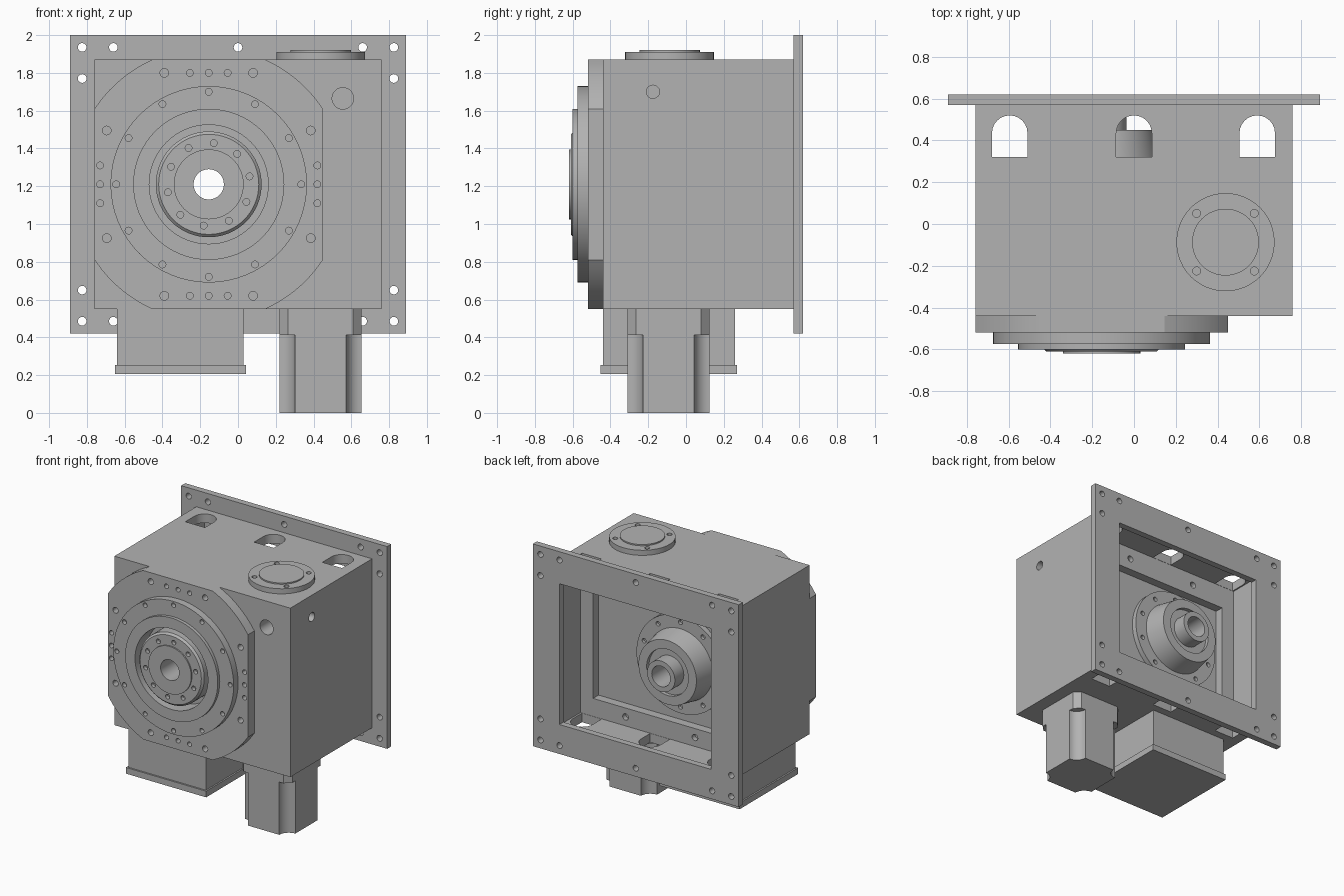
import bpy, bmesh
from math import sin, cos, pi, radians, sqrt
from mathutils import Matrix, Vector

if "Cube" in bpy.data.objects:
    bpy.data.objects.remove(bpy.data.objects["Cube"])

grey = bpy.data.materials.new("machine_grey")
grey.use_nodes = True
COLOUR = (0.45, 0.45, 0.45, 1)
grey.diffuse_color = COLOUR
grey.node_tree.nodes["Principled BSDF"].inputs["Base Color"].default_value = COLOUR


def finish(name, bm):
    bmesh.ops.recalc_face_normals(bm, faces=bm.faces[:])
    mesh = bpy.data.meshes.new(name)
    bm.to_mesh(mesh)
    bm.free()
    mesh.materials.append(grey)
    ob = bpy.data.objects.new(name, mesh)
    bpy.context.collection.objects.link(ob)
    return ob


def box(name, x, y, z):
    return prism(name, [(x[0], y[0]), (x[1], y[0]), (x[1], y[1]), (x[0], y[1])], "z", *z)


def prism(name, outline, axis, a, b):
    """Extrude a closed 2D outline along y (outline in x, z) or z (outline in x, y)."""
    bm = bmesh.new()
    place = (lambda p, t: (p[0], t, p[1])) if axis == "y" else (lambda p, t: (p[0], p[1], t))
    face = bm.faces.new([bm.verts.new(place(p, a)) for p in outline])
    ext = bmesh.ops.extrude_face_region(bm, geom=[face])["geom"]
    shift = Vector(place((0, 0), b - a))
    bmesh.ops.translate(bm, verts=[v for v in ext if isinstance(v, bmesh.types.BMVert)], vec=shift)
    return finish(name, bm)


def rods(name, centres, radius, axis, a, b, segments=16):
    """Parallel cylinders from a to b along an axis, joined in one object."""
    bm = bmesh.new()
    turn = {"z": Matrix(), "y": Matrix.Rotation(pi / 2, 4, "X"),
            "x": Matrix.Rotation(pi / 2, 4, "Y")}[axis]
    mid = (a + b) / 2
    for u, v in centres:
        pos = {"z": (u, v, mid), "y": (u, mid, v), "x": (mid, u, v)}[axis]
        bmesh.ops.create_cone(bm, cap_ends=True, segments=segments, radius1=radius, radius2=radius,
                              depth=b - a, matrix=Matrix.Translation(pos) @ turn)
    return finish(name, bm)


def cut(ob, *cutters):
    for c in cutters:
        m = ob.modifiers.new("cut", "BOOLEAN")
        m.operation, m.solver, m.object = "DIFFERENCE", "EXACT", c
        bpy.context.view_layer.objects.active = ob
        bpy.ops.object.modifier_apply(modifier=m.name)
        bpy.data.objects.remove(c)


def lathe(name, profile, cx, cz, segments=64):
    """Revolve a closed (radius, y) profile about the y direction."""
    bm = bmesh.new()
    rings = []
    for i in range(segments):
        t = 2 * pi * i / segments
        rings.append([bm.verts.new((cx + r * cos(t), y, cz + r * sin(t))) for r, y in profile])
    n = len(profile)
    for i in range(segments):
        p, q = rings[i], rings[(i + 1) % segments]
        for j in range(n):
            k = (j + 1) % n
            bm.faces.new((p[j], p[k], q[k], q[j]))
    return finish(name, bm)


CX, CZ = -0.155, 1.21          # drive axis


def ring(radius, count, start=0):
    return [(CX + radius * cos(radians(start) + 2 * pi * i / count),
             CZ + radius * sin(radians(start) + 2 * pi * i / count)) for i in range(count)]


def mirrored(u, v):
    return [(CX + s * u, CZ + t * v) for s in (-1, 1) for t in (-1, 1)]


# Housing: hollow towards the back, with a stepped recess and a bore
housing = box("housing", (-0.76, 0.76), (-0.44, 0.575), (0.55, 1.87))
cut(housing,
    box("cavity", (-0.69, 0.69), (0.318, 0.7), (0.62, 1.8)),
    box("recess", (-0.58, 0.58), (0.25, 0.4), (0.76, 1.62)),
    rods("bore", [(CX, CZ)], 0.345, "y", -0.6, 0.3, 48),
    rods("front_port", [(0.555, 1.665)], 0.057, "y", -0.5, -0.3, 24),
    rods("side_port", [(-0.175, 1.7)], 0.035, "x", 0.6, 0.8, 24))

# Round-ended slots through the top and bottom walls
for x in (-0.595, 0, 0.59):
    arch = [(x + 0.085 * cos(pi * i / 12), 0.435 + 0.085 * sin(pi * i / 12)) for i in range(13)]
    cut(housing, prism("slot", arch + [(x - 0.085, 0.32), (x + 0.085, 0.32)], "z", 0.5, 1.95))

# Ledge bolt holes
cut(housing, rods("ledge_holes", [(x, z) for x in (-0.3, 0.3) for z in (0.69, 1.71)],
                  0.025, "y", 0.28, 0.34))

# Rear mounting frame
frame = box("rear_frame", (-0.89, 0.89), (0.57, 0.62), (0.42, 2))
bolts = [(s * x, z) for s in (-1, 1) for x, z in
         ((0.825, 1.77), (0.825, 1.935), (0.825, 0.65), (0.825, 0.485), (0.66, 1.935), (0.66, 0.485))]
cut(frame, box("opening", (-0.65, 0.66), (0.5, 0.7), (0.65, 1.75)),
    rods("frame_holes", bolts + [(0, 1.935), (0, 0.485)], 0.023, "y", 0.5, 0.7))

# Front flange: rectangle with corners rounded by a large circle
W, H, R = 0.605, 0.66, 0.725
start, end = math_pair = (sqrt(R * R - H * H), sqrt(R * R - W * W))
corner = []
for i in range(9):
    x = start + (W - start) * i / 8
    corner.append((x, sqrt(R * R - x * x)))
outline = corner + [(x, -z) for x, z in reversed(corner)]
outline += [(-x, -z) for x, z in corner] + [(-x, z) for x, z in reversed(corner)]
flange = prism("front_flange", [(CX + x, CZ + z) for x, z in outline], "y", -0.52, -0.435)
small = [(CX + x, CZ + s * 0.59) for s in (-1, 1) for x in (-0.1, 0, 0.1)]
small += [(CX + s * 0.575, CZ + z) for s in (-1, 1) for z in (-0.1, 0, 0.1)]
cut(flange, rods("flange_bore", [(CX, CZ)], 0.345, "y", -0.6, -0.4, 48),
    rods("flange_holes", mirrored(0.235, 0.59) + mirrored(0.54, 0.285), 0.023, "y", -0.55, -0.47),
    rods("small_holes", small, 0.018, "y", -0.55, -0.48))

# Hollow drive hub, running from the front discs to the rear shaft end
hub = lathe("drive_hub", [
    (0.08, -0.62), (0.185, -0.62), (0.185, -0.61), (0.265, -0.61), (0.28, -0.595), (0.28, -0.46),
    (0.315, -0.46), (0.315, -0.6), (0.4, -0.6), (0.4, -0.575), (0.52, -0.575), (0.52, -0.515),
    (0.35, -0.515), (0.35, -0.3), (0.2, -0.3), (0.2, 0.24), (0.38, 0.24), (0.38, 0.29),
    (0.28, 0.29), (0.25, 0.45), (0.18, 0.45), (0.18, 0.42), (0.12, 0.42), (0.12, 0.53),
    (0.08, 0.53)], CX, CZ)
cut(hub, rods("disc_holes", ring(0.49, 12), 0.018, "y", -0.6, -0.54),
    rods("hub_holes", ring(0.22, 10, 11), 0.018, "y", -0.63, -0.58),
    rods("rear_holes", ring(0.33, 10, 18), 0.018, "y", 0.265, 0.32))

# Round cover on top
TX, TY = 0.438, -0.087
cover = rods("top_cover", [(TX, TY)], 0.235, "z", 1.865, 1.91, 48)
cut(cover, rods("cover_holes", [(TX + s * 0.138, TY + t * 0.138) for s in (-1, 1) for t in (-1, 1)],
                0.019, "z", 1.88, 1.95))
cover_cap = rods("top_cover_cap", [(TX, TY)], 0.16, "z", 1.9, 1.92, 48)

# Box and base plate below the housing
box("lower_box", (-0.64, 0.03), (-0.44, 0.26), (0.24, 0.555))
box("lower_box_plate", (-0.652, 0.042), (-0.453, 0.27), (0.205, 0.253))

# Motor: chamfered mounting block above a body with scalloped corners
X0, X1, Y0, Y1, C = 0.22, 0.655, -0.31, 0.125, 0.045
prism("motor_mount", [(X0 + C, Y0), (X1 - C, Y0), (X1, Y0 + C), (X1, Y1 - C),
                      (X1 - C, Y1), (X0 + C, Y1), (X0, Y1 - C), (X0, Y0 + C)], "z", 0.412, 0.555)
motor = box("motor_body", (X0, X1), (Y0, Y1), (0, 0.415))
cut(motor, rods("scallops", [(x, y) for x in (X0, X1) for y in (Y0, Y1)],
                0.082, "z", -0.1, 0.5, 32))

# Smooth the round surfaces, keep edges sharp
for ob in bpy.data.objects:
    ob.select_set(ob.type == "MESH")
bpy.context.view_layer.objects.active = housing
bpy.ops.object.shade_smooth_by_angle(angle=radians(25))
